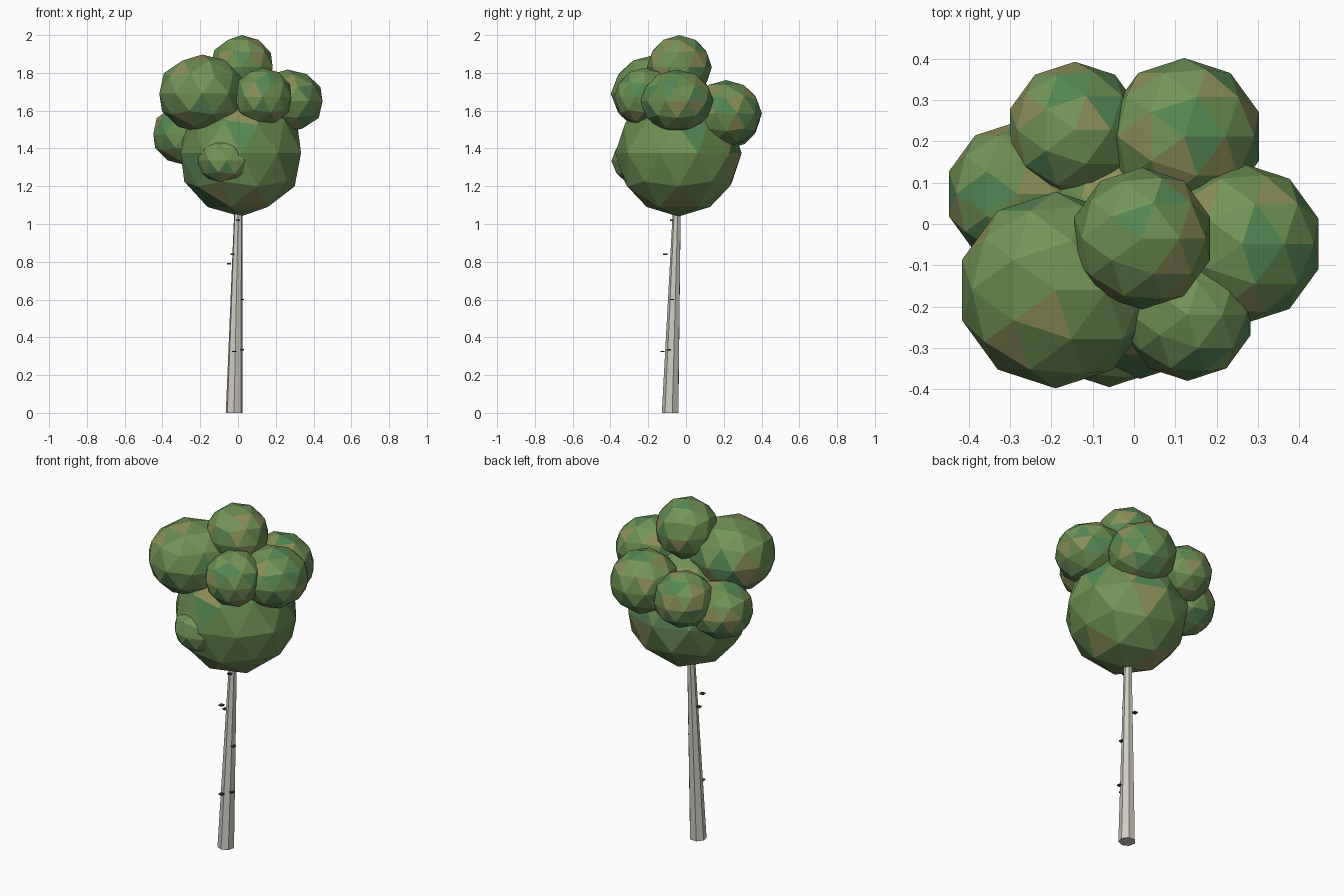
import bpy, bmesh, math, random
from mathutils import Vector

if "Cube" in bpy.data.objects:
    bpy.data.objects.remove(bpy.data.objects["Cube"])

random.seed(4)


def material(name, rgb):
    m = bpy.data.materials.new(name)
    m.diffuse_color = (*rgb, 1)
    m.use_nodes = True
    m.node_tree.nodes["Principled BSDF"].inputs["Base Color"].default_value = m.diffuse_color
    return m


def make_object(name, bm, mats):
    me = bpy.data.meshes.new(name)
    bm.to_mesh(me)
    bm.free()
    for m in mats:
        me.materials.append(m)
    ob = bpy.data.objects.new(name, me)
    bpy.context.collection.objects.link(ob)
    return ob


leaf_mats = [material("leaf_green", (0.17, 0.30, 0.10)),
             material("leaf_mid", (0.14, 0.26, 0.08)),
             material("leaf_deep", (0.09, 0.24, 0.09)),
             material("leaf_olive", (0.26, 0.27, 0.10))]
bark = material("bark", (0.62, 0.60, 0.54))
bark_dark = material("bark_dark", (0.04, 0.04, 0.035))

# Trunk: leaning, tapered seven-sided column reaching into the crown
bm = bmesh.new()
SIDES = 7
rings = []
for x, y, z, r in [(-0.02, -0.082, 0, 0.046), (0.004, -0.044, 1.2, 0.019)]:
    rings.append([bm.verts.new((x + r * math.cos(2 * math.pi * i / SIDES + 0.2),
                                y + r * math.sin(2 * math.pi * i / SIDES + 0.2), z))
                  for i in range(SIDES)])
low, high = rings
for i in range(SIDES):
    j = (i + 1) % SIDES
    bm.faces.new((low[i], low[j], high[j], high[i]))
bm.faces.new(low[::-1])
bm.faces.new(high)
make_object("trunk", bm, [bark])

# Bark marks: small dark slivers around the trunk
for k, (x, y, z) in enumerate([(-0.048, -0.05, 0.79), (-0.03, -0.11, 0.84), (0.022, -0.075, 0.60),
                               (-0.02, -0.125, 0.325), (0.022, -0.09, 0.335), (0.0, -0.075, 1.02)]):
    bm = bmesh.new()
    bmesh.ops.create_cube(bm, size=1)
    bmesh.ops.scale(bm, vec=(0.022, 0.022, 0.007), verts=bm.verts)
    bmesh.ops.translate(bm, vec=(x, y, z), verts=bm.verts)
    make_object(f"bark_mark_{k + 1}", bm, [bark_dark])

# Foliage: faceted balls (x, y, z, horizontal radius, vertical radius)
foliage = {
    "crown": (0.015, -0.04, 1.375, 0.335, 0.335),
    "top": (0.02, -0.035, 1.83, 0.172, 0.17),
    "front_left": (-0.19, -0.16, 1.69, 0.238, 0.207),
    "front_right": (0.13, -0.22, 1.672, 0.16, 0.155),
    "right": (0.262, -0.048, 1.65, 0.195, 0.168),
    "back_right": (0.122, 0.212, 1.585, 0.19, 0.177),
    "back_left": (-0.143, 0.228, 1.555, 0.165, 0.155),
    "left": (-0.282, 0.073, 1.475, 0.175, 0.162),
    "front_low": (-0.06, -0.235, 1.335, 0.16, 0.135),
}
for name, (x, y, z, r, rz) in foliage.items():
    bm = bmesh.new()
    bmesh.ops.create_icosphere(bm, subdivisions=2, radius=1)
    bmesh.ops.scale(bm, vec=(r, r, rz), verts=bm.verts)
    bmesh.ops.translate(bm, vec=(x, y, z), verts=bm.verts)
    for f in bm.faces:
        f.material_index = random.choice((0, 0, 1, 1, 2, 3))
    make_object("foliage_" + name, bm, leaf_mats)
